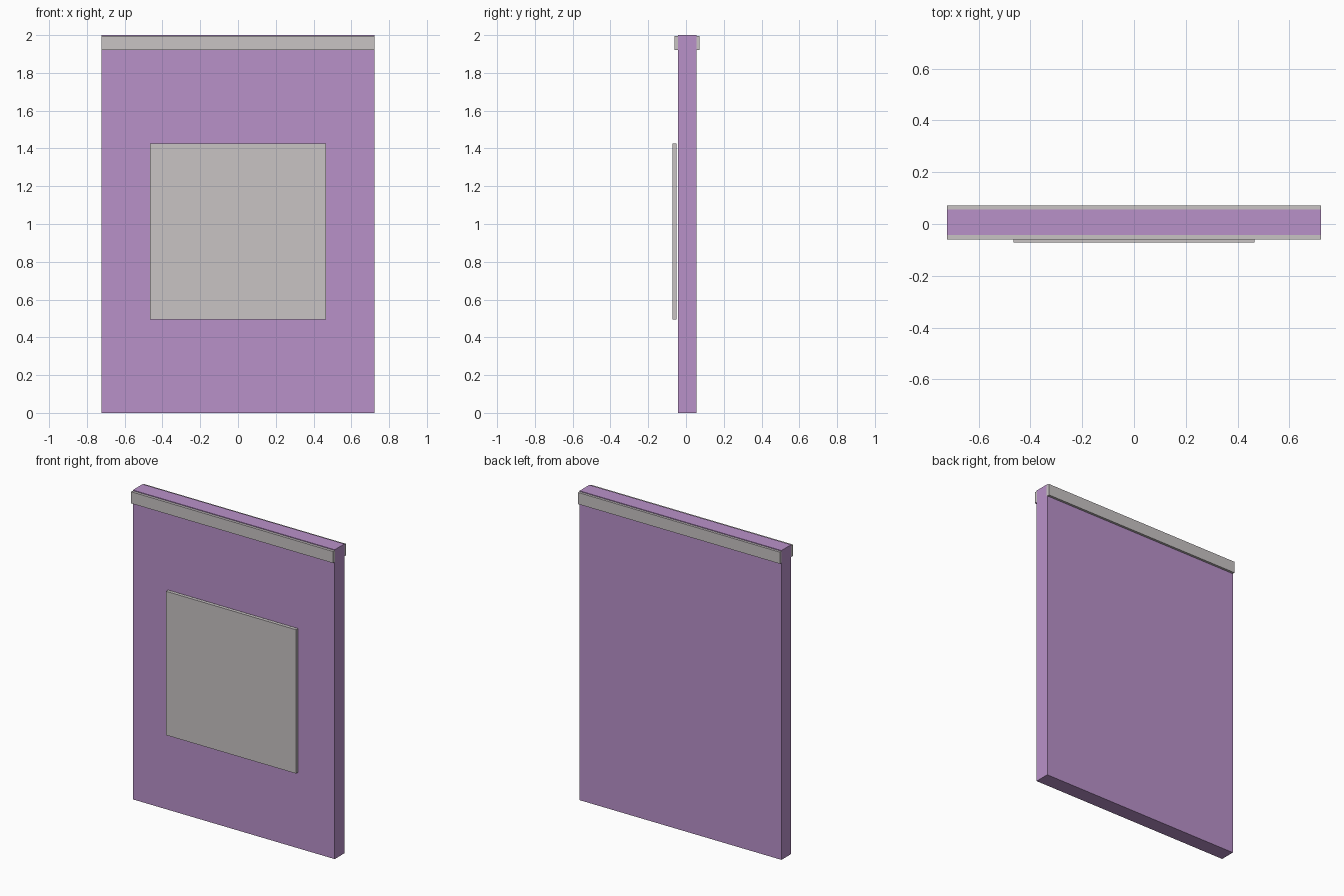
import bpy

old = bpy.data.objects.get("Cube")
if old:
    bpy.data.objects.remove(old, do_unlink=True)


def make_material(name, rgb):
    mat = bpy.data.materials.new(name)
    mat.use_nodes = True
    colour = (*rgb, 1.0)
    mat.diffuse_color = colour
    mat.node_tree.nodes["Principled BSDF"].inputs["Base Color"].default_value = colour
    return mat


def box(name, low, high, mat):
    """Flat-faced box between two opposite corners."""
    centre = [(a + b) / 2 for a, b in zip(low, high)]
    size = [b - a for a, b in zip(low, high)]
    bpy.ops.mesh.primitive_cube_add(size=1, location=centre)
    obj = bpy.context.object
    obj.name = obj.data.name = name
    obj.scale = size
    bpy.ops.object.transform_apply(location=False, rotation=False, scale=True)
    obj.data.materials.append(mat)
    return obj


purple = make_material("soft purple", (0.485, 0.283, 0.584))
grey = make_material("warm light grey", (0.578, 0.546, 0.552))

HALF_W = 0.722
FRONT, BACK = -0.043, 0.056

# Main upright slab
box("board", (-HALF_W, FRONT, 0), (HALF_W, BACK, 2), purple)

# Trim strips along the top edge, slightly sunk into the slab
for name, y0, y1 in (("front_trim", -0.06, FRONT + 0.005),
                     ("back_trim", BACK - 0.005, 0.0715)):
    box(name, (-HALF_W, y0, 1.92), (HALF_W, y1, 1.995), grey)

# Square plate standing just off the front face
box("front_plate", (-0.465, -0.0715, 0.495), (0.465, -0.05, 1.425), grey)
